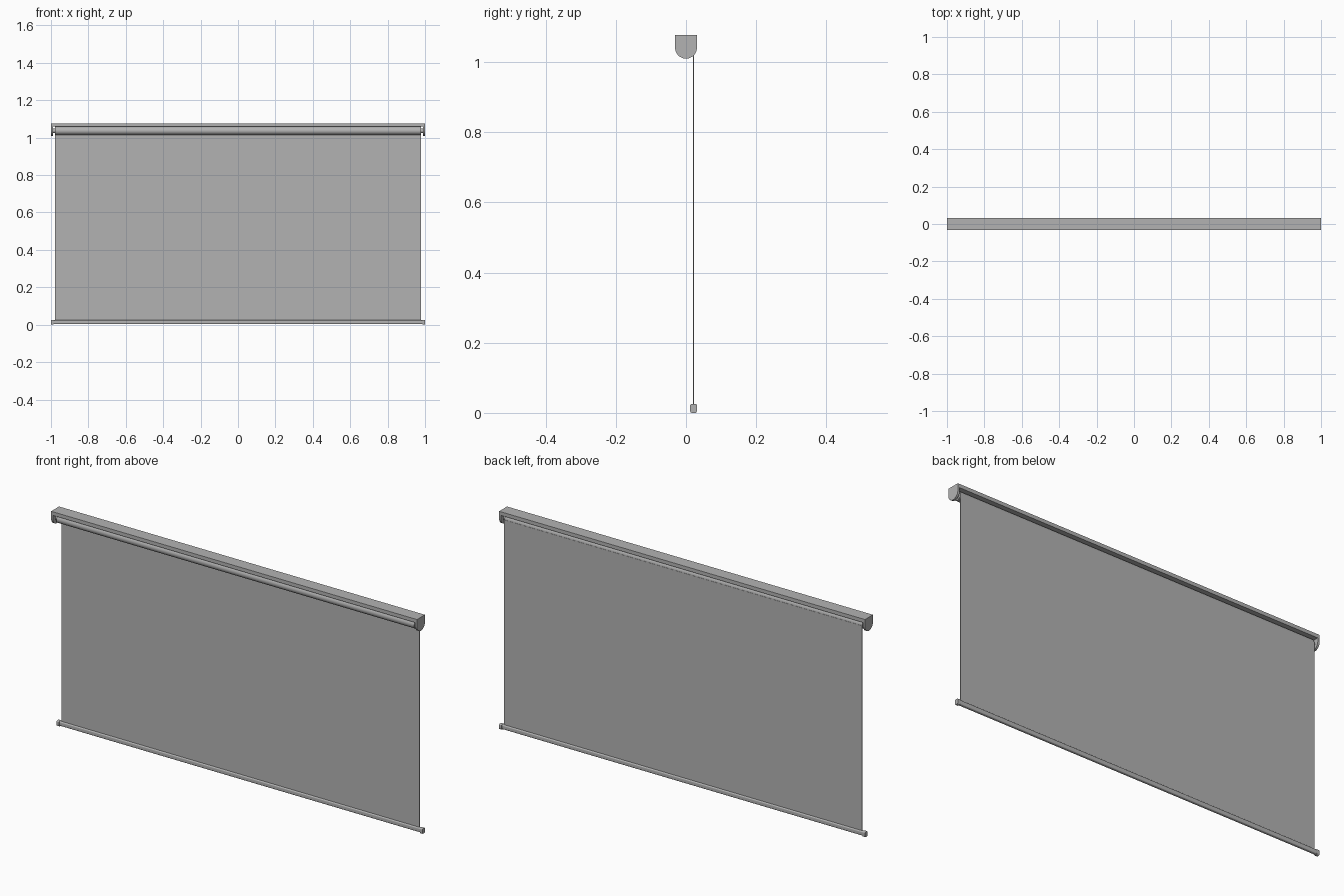
import bpy, bmesh, math

cube = bpy.data.objects.get("Cube")
if cube:
    bpy.data.objects.remove(cube, do_unlink=True)

grey = bpy.data.materials.new("mid grey")
grey.use_nodes = True
colour = (0.45, 0.45, 0.45, 1)
grey.diffuse_color = colour
grey.node_tree.nodes["Principled BSDF"].inputs["Base Color"].default_value = colour


def extrude_x(name, profile, x0, x1, smooth=False):
    """Extrude a closed (y, z) profile along x."""
    bm = bmesh.new()
    face = bm.faces.new([bm.verts.new((x0, y, z)) for y, z in profile])
    grown = bmesh.ops.extrude_face_region(bm, geom=[face])["geom"]
    moved = [v for v in grown if isinstance(v, bmesh.types.BMVert)]
    bmesh.ops.translate(bm, verts=moved, vec=(x1 - x0, 0, 0))
    bmesh.ops.recalc_face_normals(bm, faces=bm.faces)
    mesh = bpy.data.meshes.new(name)
    bm.to_mesh(mesh)
    bm.free()
    mesh.materials.append(grey)
    obj = bpy.data.objects.new(name, mesh)
    bpy.context.collection.objects.link(obj)
    if smooth:
        bpy.ops.object.select_all(action="DESELECT")
        obj.select_set(True)
        bpy.context.view_layer.objects.active = obj
        bpy.ops.object.shade_smooth_by_angle(angle=math.radians(35))
    return obj


def arc(y, z, r, start, end, steps):
    angles = [math.radians(start + (end - start) * i / steps) for i in range(steps + 1)]
    return [(y + r * math.cos(a), z + r * math.sin(a)) for a in angles]


def circle(y, z, r, steps=48):
    return arc(y, z, r, 0, 360, steps)[:-1]


def box(y0, y1, z0, z1):
    return [(y0, z0), (y1, z0), (y1, z1), (y0, z1)]


def rounded(y0, y1, z0, z1, r):
    return (arc(y1 - r, z1 - r, r, 0, 90, 6) + arc(y0 + r, z1 - r, r, 90, 180, 6)
            + arc(y0 + r, z0 + r, r, 180, 270, 6) + arc(y1 - r, z0 + r, r, 270, 360, 6))


TOP = 1.077
HALF_DEPTH = 0.031
ROLL_Z = 1.037
ROLL_R = 0.0215
FABRIC_X = 0.978

# Head rail and fabric roll
extrude_x("head_rail", box(-HALF_DEPTH, HALF_DEPTH, 1.059, TOP), -0.99, 0.99)
extrude_x("fabric_roll", circle(0, ROLL_Z, ROLL_R), -FABRIC_X, FABRIC_X, True)

# Hanging fabric, leaving the back of the roll
extrude_x("fabric_sheet", box(ROLL_R - 0.001, ROLL_R + 0.001, 0.02, ROLL_Z),
          -FABRIC_X, FABRIC_X)

# Bottom bar
extrude_x("bottom_bar", rounded(0.0135, 0.0295, 0.003, 0.025, 0.005), -0.988, 0.988, True)

# End parts on both sides
bracket = [(HALF_DEPTH, TOP), (-HALF_DEPTH, TOP)] + arc(0, 1.041, HALF_DEPTH, 180, 360, 24)
for side, s in (("left", 1), ("right", -1)):
    extrude_x(side + "_bracket", bracket, s * 0.99, s, True)
    extrude_x(side + "_roller_pin", circle(0, ROLL_Z, 0.012, 32), s * 0.97, s * 0.992, True)
    extrude_x(side + "_bar_cap", rounded(0.012, HALF_DEPTH, 0, 0.026, 0.005),
              s * 0.986, s, True)
